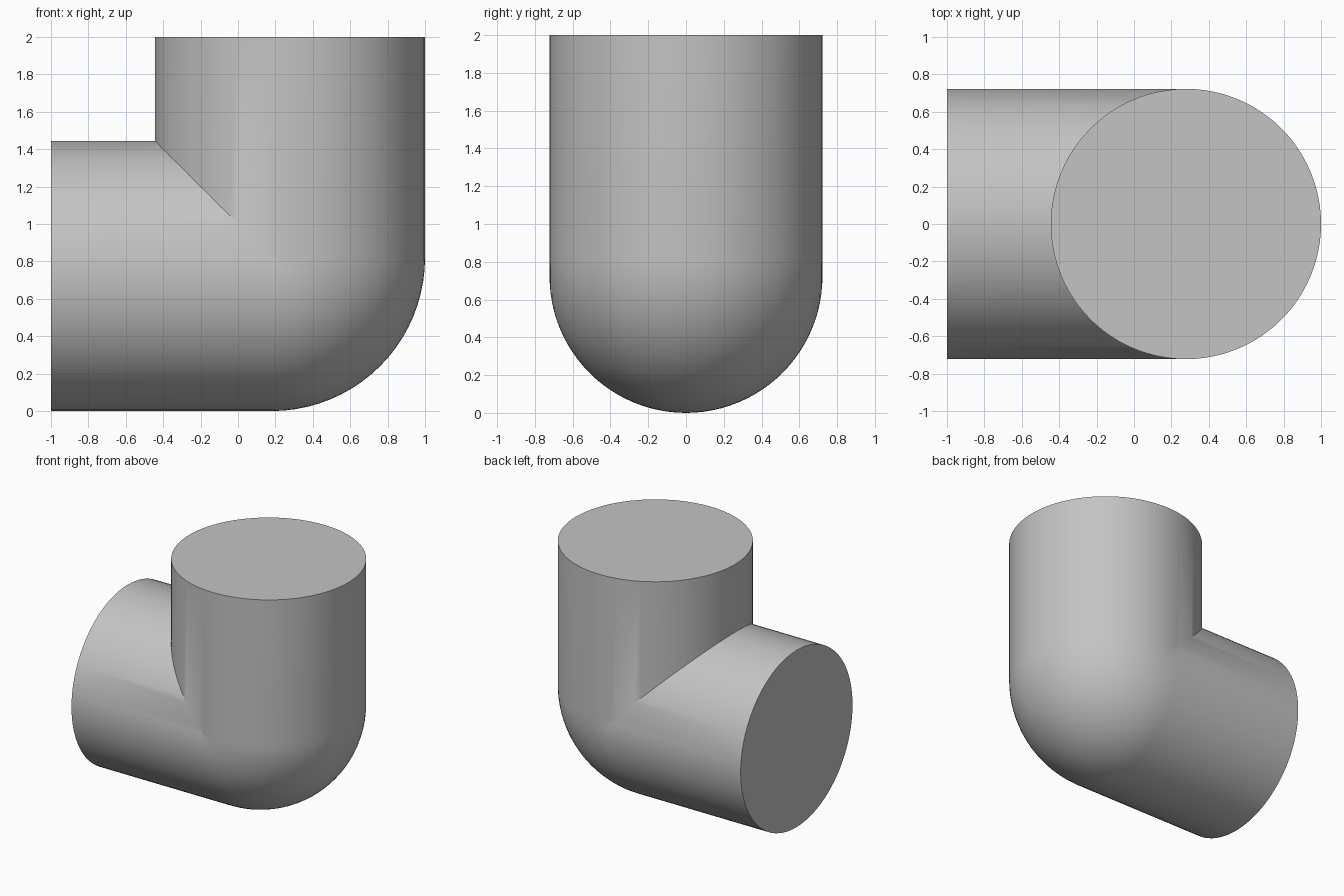
import bpy, bmesh, math

if "Cube" in bpy.data.objects:
    bpy.data.objects.remove(bpy.data.objects["Cube"])

TUBE = 0.7225            # radius of both arms
BEND = 0.82              # outer radius of the rounded corner
CX, CZ = 1 - BEND, BEND  # centre of the bend
SIDES, STEPS = 96, 20

grey = bpy.data.materials.new("plain grey")
grey.diffuse_color = (0.55, 0.55, 0.55, 1)
grey.use_nodes = True
grey.node_tree.nodes["Principled BSDF"].inputs["Base Color"].default_value = grey.diffuse_color


def lengthwise_line(angle):
    """One line along the elbow: straight, arc (or mitre on the inside), straight."""
    r = BEND - TUBE + TUBE * math.cos(angle)
    y = TUBE * math.sin(angle)
    line = [(-1, y, CZ - r)]
    for j in range(STEPS + 1):
        a = math.pi / 2 * j / STEPS
        if r > 0:
            line.append((CX + r * math.sin(a), y, CZ - r * math.cos(a)))
        else:
            line.append((CX + r, y, CZ - r))
    line.append((CX + r, y, 2))
    return line


# Elbow skin
bm = bmesh.new()
lines = [[bm.verts.new(p) for p in lengthwise_line(2 * math.pi * i / SIDES)]
         for i in range(SIDES)]
for i in range(SIDES):
    a, b = lines[i], lines[(i + 1) % SIDES]
    for j in range(STEPS + 2):
        bm.faces.new((a[j], a[j + 1], b[j + 1], b[j]))

# Flat end caps
bm.faces.new([line[0] for line in lines])
bm.faces.new([line[-1] for line in lines])

# Close the inner mitre
bmesh.ops.remove_doubles(bm, verts=bm.verts, dist=1e-5)
bmesh.ops.recalc_face_normals(bm, faces=bm.faces)

mesh = bpy.data.meshes.new("pipe_elbow")
bm.to_mesh(mesh)
bm.free()
mesh.materials.append(grey)
elbow = bpy.data.objects.new("pipe_elbow", mesh)
bpy.context.collection.objects.link(elbow)
bpy.context.view_layer.objects.active = elbow
elbow.select_set(True)
bpy.ops.object.shade_smooth_by_angle(angle=math.radians(30))
